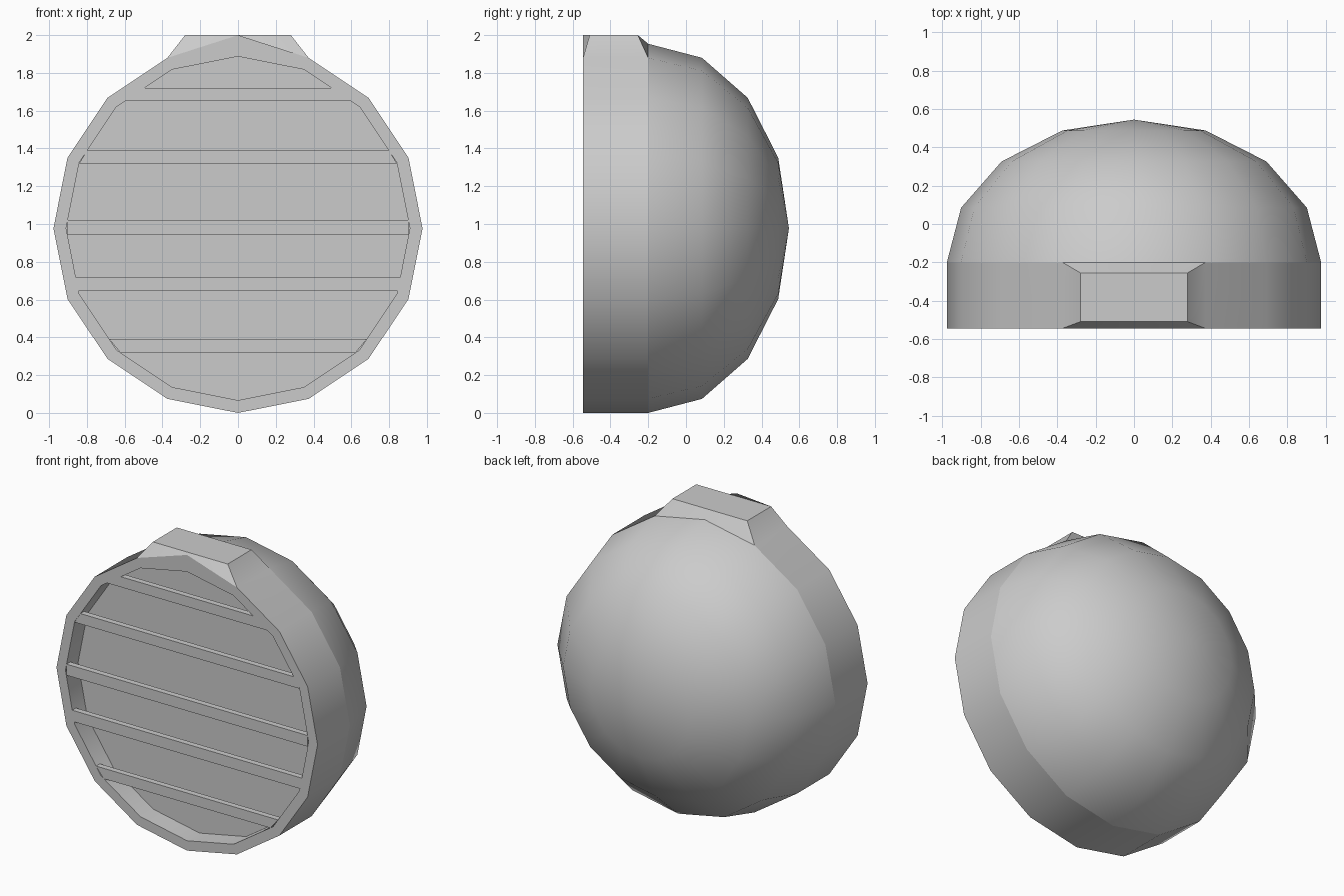
import bpy, bmesh
from math import sin, cos, pi

if "Cube" in bpy.data.objects:
    bpy.data.objects.remove(bpy.data.objects["Cube"])

N, R, RI, CZ = 16, 0.977, 0.91, 0.977
FRONT, SEAM, BACK, PLATE = -0.545, -0.2, 0.545, -0.41


def finish(name, bm, smooth=30):
    bmesh.ops.remove_doubles(bm, verts=bm.verts, dist=1e-5)
    me = bpy.data.meshes.new(name)
    bm.to_mesh(me)
    bm.free()
    ob = bpy.data.objects.new(name, me)
    bpy.context.collection.objects.link(ob)
    bpy.ops.object.select_all(action='DESELECT')
    ob.select_set(True)
    bpy.context.view_layer.objects.active = ob
    if smooth:
        bpy.ops.object.shade_smooth_by_angle(angle=smooth * pi / 180)
    return ob


def ring(bm, r, y):
    # vertex 0 is the topmost, going towards +x
    return [bm.verts.new((r * sin(2 * pi * i / N), y, CZ + r * cos(2 * pi * i / N)))
            for i in range(N)]


def bridge(bm, a, b, skip=()):
    for i in range(N):
        if i not in skip:
            j = (i + 1) % N
            bm.faces.new((a[i], a[j], b[j], b[i]))


# Rim: outer band, front lip and recessed inner wall, with a tab on top
bm = bmesh.new()
back, front = ring(bm, R, SEAM), ring(bm, R, FRONT)
lip, deep = ring(bm, RI, FRONT), ring(bm, RI, PLATE)
front[0].co.z = 2.0
bridge(bm, back, front, skip=(0, N - 1))
bridge(bm, front, lip)
bridge(bm, lip, deep)
# Tab: tapered block replacing the two topmost outer faces
top = [bm.verts.new(c) for c in ((0.28, -0.51, 2), (0, -0.51, 2), (-0.28, -0.51, 2),
                                 (-0.28, -0.255, 2), (0, -0.255, 2), (0.28, -0.255, 2))]
base = [front[1], front[0], front[-1], back[-1], back[0], back[1]]
for i in range(6):
    j = (i + 1) % 6
    bm.faces.new((base[i], base[j], top[j], top[i]))
bm.faces.new((top[0], top[1], top[4], top[5]))
bm.faces.new((top[1], top[2], top[3], top[4]))
bmesh.ops.recalc_face_normals(bm, faces=bm.faces)
finish("rim", bm)

# Rear dome
bm = bmesh.new()
rings = [ring(bm, R * cos(k * pi / 8), SEAM + (BACK - SEAM) * sin(k * pi / 8))
         for k in range(4)]
for a, b in zip(rings, rings[1:]):
    bridge(bm, b, a)
pole = bm.verts.new((0, BACK, CZ))
for i in range(N):
    bm.faces.new((rings[-1][i], pole, rings[-1][(i + 1) % N]))
bmesh.ops.recalc_face_normals(bm, faces=bm.faces)
if sum(f.normal.y for f in bm.faces) < 0:
    bmesh.ops.reverse_faces(bm, faces=bm.faces)
finish("rear_dome", bm, 40)

# Recessed lens plate
bm = bmesh.new()
f = bm.faces.new(ring(bm, RI, PLATE))
f.normal_update()
if f.normal.y > 0:
    f.normal_flip()
finish("lens", bm, 0)


def half_width(z):
    # half chord of the inner opening at height z
    pts = [(RI * sin(2 * pi * i / N), CZ + RI * cos(2 * pi * i / N)) for i in range(N // 2 + 1)]
    for (x0, z0), (x1, z1) in zip(pts, pts[1:]):
        if z1 <= z <= z0:
            return x0 + (x1 - x0) * (z - z0) / (z1 - z0)


# Horizontal grille bars, flush with the lip
for n, (z0, z1) in enumerate(((0.32, 0.39), (0.645, 0.72), (0.945, 1.02),
                              (1.32, 1.39), (1.65, 1.72))):
    bm = bmesh.new()
    w0, w1 = half_width(z0), half_width(z1)
    f = bm.faces.new([bm.verts.new((x, FRONT, z)) for x, z in
                      ((-w0, z0), (w0, z0), (w1, z1), (-w1, z1))])
    new = bmesh.ops.extrude_face_region(bm, geom=[f], use_keep_orig=True)["geom"]
    bmesh.ops.translate(bm, vec=(0, 0.04, 0),
                        verts=[v for v in new if isinstance(v, bmesh.types.BMVert)])
    bmesh.ops.recalc_face_normals(bm, faces=bm.faces)
    finish(f"grille_bar_{n + 1}", bm, 0)
